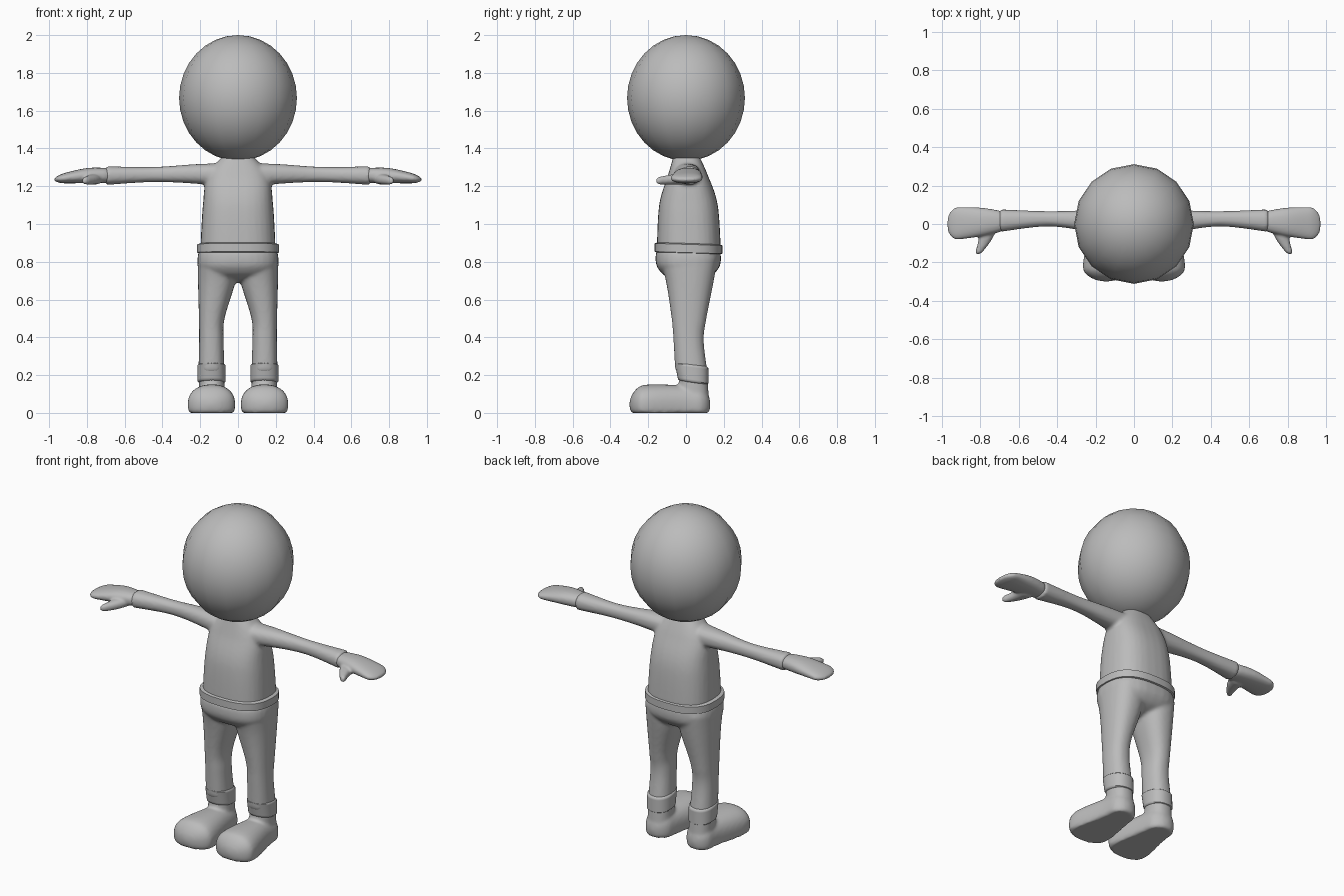
import bpy
import bmesh
from math import cos, sin, sqrt, tau, radians
from mathutils import Matrix, Vector

cube = bpy.data.objects.get("Cube")
if cube:
    bpy.data.objects.remove(cube, do_unlink=True)

shade = (0.5, 0.5, 0.5, 1)
grey = bpy.data.materials.new("plain grey")
grey.use_nodes = True
grey.diffuse_color = shade
grey.node_tree.nodes["Principled BSDF"].inputs["Base Color"].default_value = shade


def flowing(sections, steps=12):
    """Yield sections along a smooth curve through the given ones."""
    keys = [Vector(section) for section in sections]
    last = len(keys) - 1
    for i in range(last):
        start, end = keys[i], keys[i + 1]
        leave = (end - keys[max(i - 1, 0)]) / 2
        arrive = (keys[min(i + 2, last)] - start) / 2
        for step in range(steps):
            s = step / steps
            ease = s * s * (3 - 2 * s)
            yield (start.lerp(end, ease)
                   + leave * (s * (1 - s) ** 2)
                   - arrive * (s * s * (1 - s)))
    yield keys[last]


def loft(bm, axis, sections, cap, power=2.3, tilt=0, paired=False, floor=False, count=32):
    """Skin (position, centre, centre, radius, radius) sections; both ends are domed by cap."""
    axis = "xyz".index(axis)
    u, v = [i for i in range(3) if i != axis]
    first, final = sections[0][0], sections[-1][0]

    def bulge(a):
        return abs(a) ** (2 / power) * (1 if a > 0 else -1)

    def ring(section, side):
        position, cu, cv, ru, rv = section
        depth = min(abs(position - first), abs(position - final), cap) / cap
        dome = max(sqrt(1 - (1 - depth) ** 2), 0.05)
        verts = []
        for k in range(count):
            angle = tau * k / count
            point = Vector()
            point[axis] = position
            point[u] = cu + ru * dome * bulge(cos(angle))
            point[v] = cv + rv * dome * bulge(sin(angle))
            point.z += tilt * point.y
            if floor:
                point.z = max(point.z, 0)
            point.x *= side
            verts.append(bm.verts.new(point))
        return verts

    for side in (1, -1) if paired else (1,):
        rings = [ring(section, side) for section in flowing(sections)]
        for low, high in zip(rings, rings[1:]):
            for k in range(count):
                n = (k + 1) % count
                bm.faces.new((low[k], low[n], high[n], high[k]))
        bm.faces.new(rings[0])
        bm.faces.new(rings[-1])


def finish(bm, name, voxel=None):
    """Make the object; a voxel size blends its overlapping pieces together."""
    bmesh.ops.recalc_face_normals(bm, faces=bm.faces)
    mesh = bpy.data.meshes.new(name)
    bm.to_mesh(mesh)
    bm.free()
    mesh.materials.append(grey)
    obj = bpy.data.objects.new(name, mesh)
    bpy.context.collection.objects.link(obj)
    if voxel:
        remesh = obj.modifiers.new("Blend", 'REMESH')
        remesh.mode = 'VOXEL'
        remesh.voxel_size = voxel
        remesh.use_smooth_shade = True
        soften = obj.modifiers.new("Soften", 'SMOOTH')
        soften.iterations = 4
    else:
        bpy.ops.object.select_all(action='DESELECT')
        obj.select_set(True)
        bpy.context.view_layer.objects.active = obj
        bpy.ops.object.shade_smooth_by_angle(angle=radians(50))


# Head: a ball with a coarse outline, slightly taller than wide
bm = bmesh.new()
place = Matrix.LocRotScale(Vector((0, 0, 1.667)), None, Vector((0.312, 0.312, 0.333)))
bmesh.ops.create_uvsphere(bm, u_segments=16, v_segments=16, radius=1, matrix=place)
finish(bm, "head")

# Shirt: torso and neck, then the pair of sleeves
bm = bmesh.new()
loft(bm, "z", [
    (0.85, 0, 0.015, 0.2, 0.17),
    (1.1, 0, 0.013, 0.186, 0.155),
    (1.26, 0, 0.01, 0.16, 0.105),
    (1.38, 0, 0, 0.06, 0.06),
], cap=0.03, power=2.6)
loft(bm, "x", [
    (0.05, 0, 1.258, 0.08, 0.065),
    (0.22, 0.015, 1.265, 0.058, 0.052),
    (0.45, 0.027, 1.262, 0.04, 0.04),
    (0.71, 0.017, 1.256, 0.06, 0.05),
], cap=0.01, paired=True)
finish(bm, "shirt", voxel=0.01)

# Belt: a rounded band, slightly lower at the back
bm = bmesh.new()
loft(bm, "z", [(z, 0, 0.013, 0.216, 0.18) for z in (0.834, 0.907)],
     cap=0.015, power=2.6, tilt=-0.03)
finish(bm, "belt")

# Trousers: hips flowing into two legs
bm = bmesh.new()
loft(bm, "z", [
    (0.9, 0, 0.012, 0.2, 0.165),
    (0.78, 0, 0.012, 0.213, 0.168),
    (0.69, 0, 0.012, 0.15, 0.09),
], cap=0.05, power=2.6)
loft(bm, "z", [
    (0.85, 0.105, 0.012, 0.11, 0.16),
    (0.7, 0.112, 0.02, 0.1, 0.127),
    (0.5, 0.139, 0.016, 0.068, 0.092),
    (0.38, 0.141, 0.014, 0.065, 0.08),
    (0.2, 0.14, 0.03, 0.07, 0.086),
], cap=0.03, paired=True)
finish(bm, "trousers", voxel=0.01)

# Cuffs round the ankles, sloping down to the back
bm = bmesh.new()
loft(bm, "z", [
    (0.16, 0.14, 0.04, 0.074, 0.08),
    (0.267, 0.14, 0.028, 0.074, 0.09),
], cap=0.01, tilt=-0.14, paired=True)
finish(bm, "cuffs")

# Shoes: broad rounded toes on flat soles, with short ankles
bm = bmesh.new()
loft(bm, "y", [
    (0.13, 0.14, 0.045, 0.075, 0.09),
    (0, 0.135, 0.045, 0.09, 0.1),
    (-0.2, 0.14, 0.045, 0.125, 0.105),
    (-0.3, 0.145, 0.045, 0.11, 0.08),
], cap=0.07, paired=True, floor=True)
loft(bm, "z", [
    (0.05, 0.137, 0.043, 0.07, 0.08),
    (0.2, 0.14, 0.038, 0.066, 0.075),
], cap=0.02, paired=True)
finish(bm, "shoes", voxel=0.01)

# Hands: flat mittens with a thumb pointing forward
bm = bmesh.new()
loft(bm, "x", [
    (0.65, 0.015, 1.256, 0.045, 0.038),
    (0.8, 0.01, 1.256, 0.075, 0.04),
    (0.975, 0, 1.235, 0.088, 0.02),
], cap=0.06, paired=True)
loft(bm, "y", [
    (0, 0.755, 1.24, 0.05, 0.03),
    (-0.08, 0.775, 1.235, 0.035, 0.026),
    (-0.16, 0.815, 1.228, 0.015, 0.018),
], cap=0.02, paired=True)
finish(bm, "hands", voxel=0.007)
